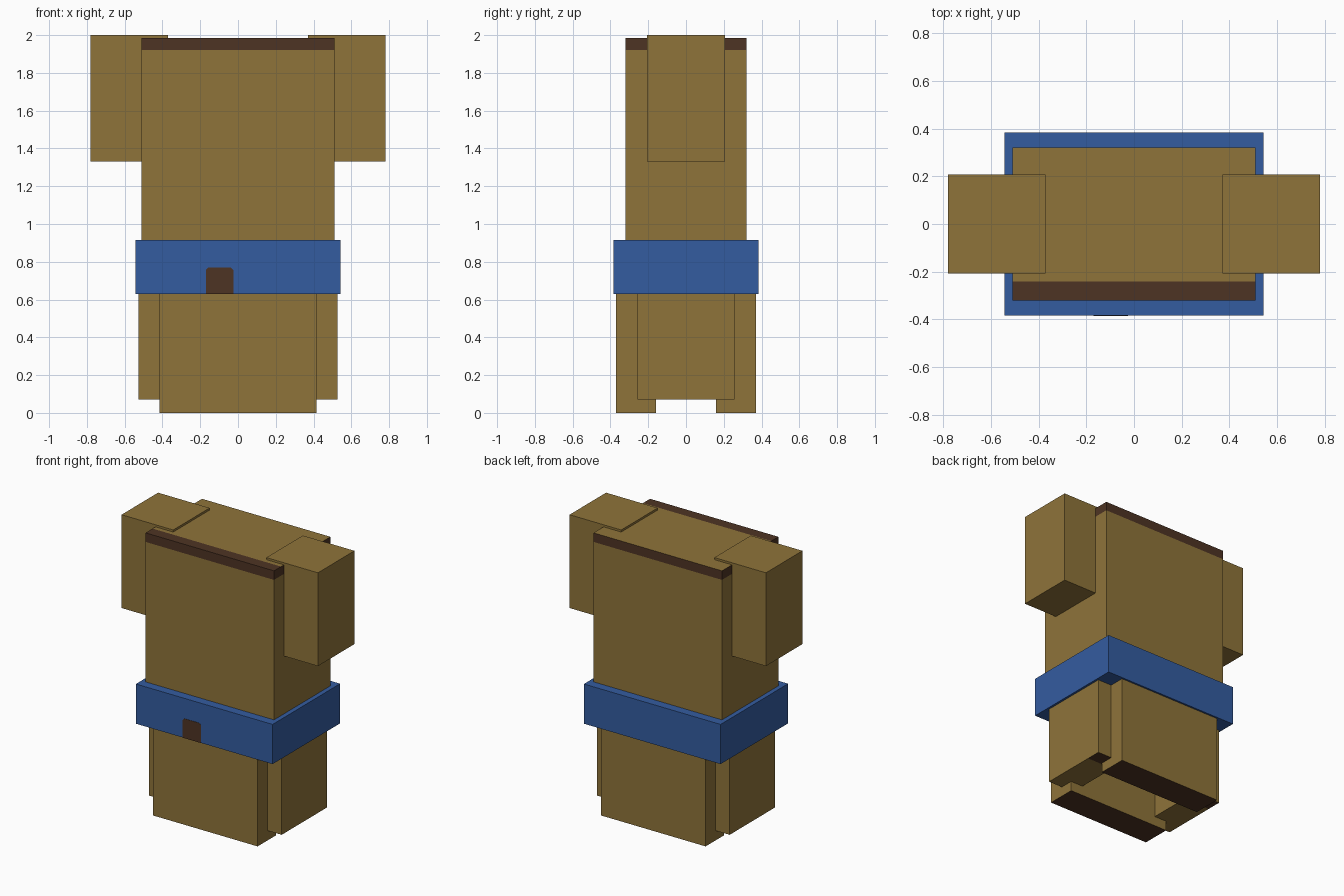
import bpy, bmesh
from mathutils import Vector

if "Cube" in bpy.data.objects:
    bpy.data.objects.remove(bpy.data.objects["Cube"])


def material(name, rgb):
    m = bpy.data.materials.new(name)
    m.diffuse_color = (*rgb, 1)
    m.use_nodes = True
    m.node_tree.nodes["Principled BSDF"].inputs["Base Color"].default_value = m.diffuse_color
    return m


TAN = material("tan", (0.275, 0.174, 0.042))
BROWN = material("dark_brown", (0.076, 0.034, 0.017))
BLUE = material("blue", (0.034, 0.107, 0.352))


def box(name, lo, hi, mats, cuts=(), rule=None):
    """Box between two corners, sliced at (axis, value) cuts and coloured by a face rule."""
    bm = bmesh.new()
    bmesh.ops.create_cube(bm, size=1)
    lo, hi = Vector(lo), Vector(hi)
    for v in bm.verts:
        v.co = (lo + hi) / 2 + v.co * (hi - lo)
    for axis, value in cuts:
        n = Vector([float(i == axis) for i in range(3)])
        bmesh.ops.bisect_plane(bm, geom=bm.verts[:] + bm.edges[:] + bm.faces[:],
                               plane_co=n * value, plane_no=n)
    bm.normal_update()
    if rule:
        for f in bm.faces:
            f.material_index = int(rule(f.calc_center_median(), f.normal))
    return finish(name, bm, mats)


def finish(name, bm, mats):
    me = bpy.data.meshes.new(name)
    bm.to_mesh(me)
    bm.free()
    for m in mats:
        me.materials.append(m)
    ob = bpy.data.objects.new(name, me)
    bpy.context.collection.objects.link(ob)
    return ob


# Torso: dark band round the top edge, continuing over the front of the top
box("torso", (-0.51, -0.32, 0.66), (0.51, 0.32, 1.985), [TAN, BROWN],
    [(2, 1.92), (1, -0.24)],
    lambda c, n: c.z > 1.92 and (n.z < 0.5 or c.y < -0.24))

# Waist band
box("waist_band", (-0.543, -0.383, 0.63), (0.543, 0.383, 0.915), [BLUE])

# Dark tab on the front of the band, with clipped upper corners
bm = bmesh.new()
outline = [(-0.17, 0.63), (-0.025, 0.63), (-0.025, 0.757),
           (-0.038, 0.77), (-0.157, 0.77), (-0.17, 0.757)]
face = bm.faces.new([bm.verts.new((x, -0.385, z)) for x, z in outline])
ext = bmesh.ops.extrude_face_region(bm, geom=[face])
for v in [g for g in ext["geom"] if isinstance(g, bmesh.types.BMVert)]:
    v.co.y += 0.004
bmesh.ops.recalc_face_normals(bm, faces=bm.faces[:])
finish("front_tab", bm, [BROWN])

# Shoulder blocks and shorter side panels of the lower body
for s, side in ((-1, "left"), (1, "right")):
    xa, xb = sorted((s * 0.37, s * 0.78))
    box(side + "_shoulder", (xa, -0.207, 1.33), (xb, 0.207, 2.0), [TAN])
    xa, xb = sorted((s * 0.316, s * 0.527))
    box(side + "_lower_panel", (xa, -0.257, 0.07), (xb, 0.257, 0.65), [TAN, BROWN],
        [(1, 0.15)], lambda c, n: n.z < -0.5 and c.y > 0.15)

# Front and back panels of the lower body, dark underneath
for s, side in ((-1, "front"), (1, "back")):
    ya, yb = sorted((s * 0.16, s * 0.37))
    box(side + "_lower_panel", (-0.415, ya, 0), (0.415, yb, 0.65), [TAN, BROWN],
        rule=lambda c, n: n.z < -0.5)
